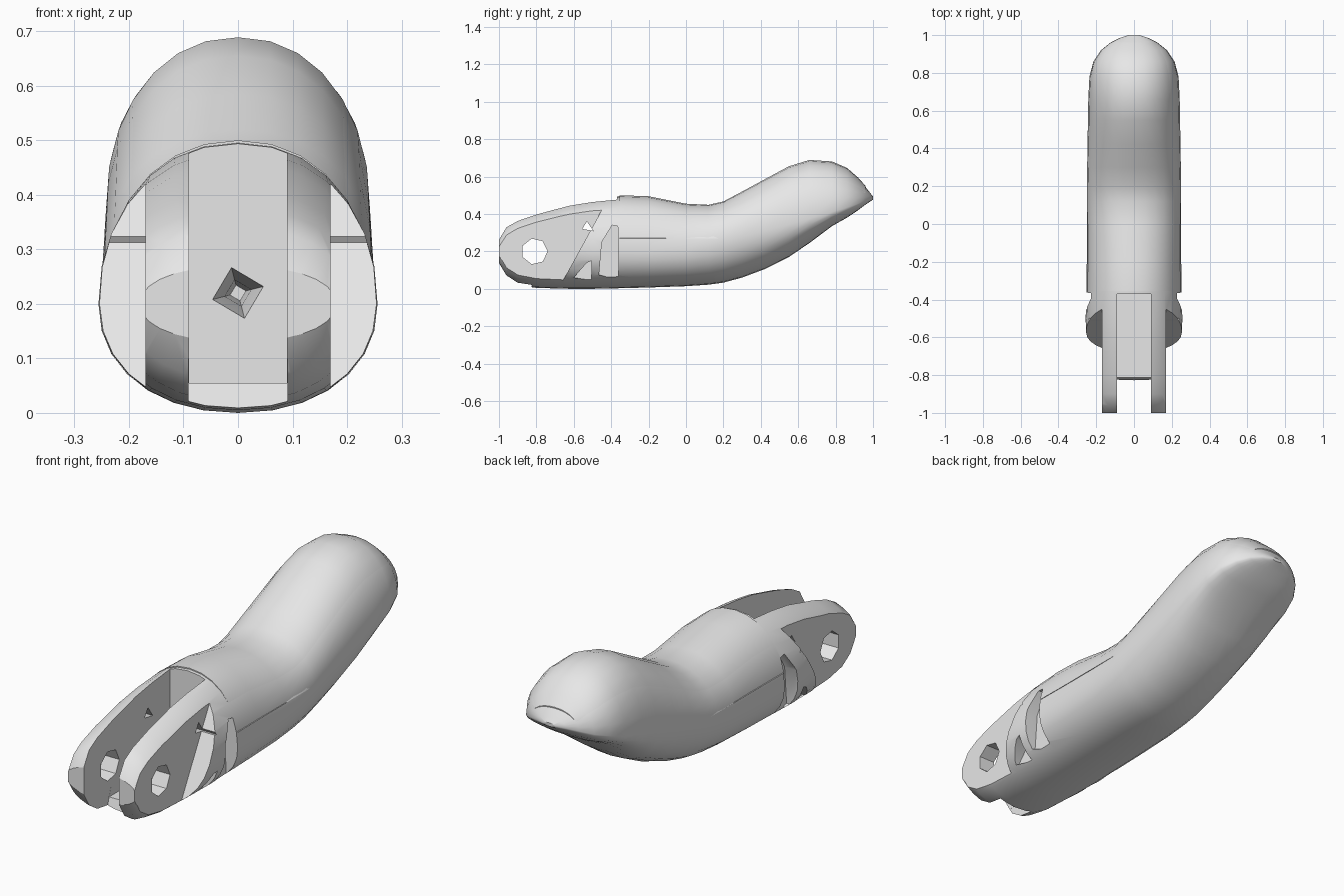
import bpy, bmesh
from math import sin, cos, pi

cube = bpy.data.objects.get("Cube")
if cube:
    bpy.data.objects.remove(cube, do_unlink=True)

grey = bpy.data.materials.new("light grey plastic")
grey.use_nodes = True
grey.diffuse_color = (0.8, 0.8, 0.8, 1)
grey.node_tree.nodes["Principled BSDF"].inputs["Base Color"].default_value = (0.8, 0.8, 0.8, 1)

SIDES = 28


def make_object(name, bm):
    bmesh.ops.recalc_face_normals(bm, faces=bm.faces)
    mesh = bpy.data.meshes.new(name)
    bm.to_mesh(mesh)
    bm.free()
    obj = bpy.data.objects.new(name, mesh)
    bpy.context.collection.objects.link(obj)
    mesh.materials.append(grey)
    return obj


def bridge(bm, rings):
    """Skin a list of closed rings and cap both ends."""
    count = len(rings[0])
    for first, second in zip(rings, rings[1:]):
        for i in range(count):
            j = (i + 1) % count
            bm.faces.new((first[i], first[j], second[j], second[i]))
    bm.faces.new(rings[0])
    bm.faces.new(rings[-1][::-1])


def rounded(value, power=2 / 2.15):
    return abs(value) ** power * (1 if value >= 0 else -1)


def loft(name, stations, floor=None):
    """Loft egg-shaped sections; floor optionally flattens the underside."""
    bm = bmesh.new()
    rings = []
    for y, half, low, mid, high in stations:
        ring = []
        for i in range(SIDES):
            angle = 2 * pi * i / SIDES
            rise = high - mid if sin(angle) > 0 else mid - low
            z = mid + rise * rounded(sin(angle))
            if floor:
                z = max(z, floor(mid))
            ring.append(bm.verts.new((half * rounded(cos(angle)), y, z)))
        rings.append(ring)
    bridge(bm, rings)
    return make_object(name, bm)


def prism(name, outline, x0, x1):
    """Extrude a (y, z) outline sideways."""
    bm = bmesh.new()
    bridge(bm, [[bm.verts.new((x, y, z)) for y, z in outline] for x in (x0, x1)])
    return make_object(name, bm)


def select(obj):
    bpy.ops.object.select_all(action="DESELECT")
    obj.select_set(True)
    bpy.context.view_layer.objects.active = obj


def cut(target, cutter):
    cutter.hide_render = True
    modifier = target.modifiers.new(cutter.name, "BOOLEAN")
    modifier.operation = "DIFFERENCE"
    modifier.solver = "EXACT"
    modifier.object = cutter
    select(target)
    bpy.ops.object.modifier_apply(modifier=modifier.name)
    bpy.data.objects.remove(cutter, do_unlink=True)


# Body stations: y, half width, underside, widest height, top
stations = [
    (-1, .18, .13, .2, .27), (-.96, .21, .06, .2, .34),
    (-.9, .23, .02, .2, .375), (-.8, .245, .005, .2, .41),
    (-.62, .253, 0, .2, .46), (-.5, .256, 0, .2, .48),
    (-.36, .252, .003, .2, .495), (-.2, .25, .007, .2, .49),
    (0, .25, .014, .21, .45), (.12, .25, .022, .23, .444),
    (.2, .25, .033, .25, .462), (.3, .248, .06, .28, .515),
    (.42, .246, .105, .31, .58), (.55, .244, .17, .345, .65),
    (.66, .242, .245, .375, .684), (.78, .236, .335, .41, .676),
    (.86, .215, .38, .435, .642), (.92, .175, .42, .455, .59),
    (.96, .125, .45, .472, .545), (.985, .075, .467, .482, .512),
    (1, .03, .477, .485, .493),
]
body = loft("finger_segment", stations)

# Central slot between the two hinge lugs, with a short floor left behind
cut(body, prism("slot", [(-1.1, .055), (-.37, .055), (-.37, .8), (-1.1, .8)], -.09, .09))
cut(body, prism("slot_mouth", [(-1.1, -.1), (-.86, -.1), (-.8, .1), (-1.1, .1)], -.0905, .0905))

# Flat outer lug faces ending at a sloping shoulder, and the side strap pockets
shoulder = [(-1.1, -.1), (-.737, -.1), (-.4, .513), (-1.1, .513)]
front_pocket = [(-.6, .06), (-.505, .045), (-.505, .15), (-.53, .14)]
rear_pocket = [(-.465, .075), (-.375, .05), (-.36, .07), (-.365, .335), (-.395, .34), (-.45, .25)]
for side in (-1, 1):
    cut(body, prism("shoulder", shoulder, side * .17, side * .4))
    cut(body, prism("front_pocket", front_pocket, side * .175, side * .4))
    cut(body, prism("rear_pocket", rear_pocket, side * .19, side * .4))

# Hinge pin hole and small pin hole through both lugs
pin = [(-.81 + .07 * cos(2 * pi * i / 7), .2 + .07 * sin(2 * pi * i / 7)) for i in range(7)]
cut(body, prism("pin_hole", pin, -.5, .5))
cut(body, prism("small_hole", [(-.555, .32), (-.53, .36), (-.495, .31)], -.5, .5))

# Tapering cord channel in the rear wall of the slot
bm = bmesh.new()
rings = []
for y, radius in ((-.42, .052), (-.37, .048), (-.28, .025), (-.15, .015)):
    rings.append([bm.verts.new((radius * cos(i * pi / 2 + .25), y, .22 + radius * sin(i * pi / 2 + .25)))
                  for i in range(4)])
bridge(bm, rings)
cut(body, make_object("cord_channel", bm))

# Thin grip cover over the back of the segment
cover_stations = [(max(y, -.355), half - .003, low, mid, high + .005)
                  for y, half, low, mid, high in stations if -.4 < y < .97]
cover = loft("grip_cover", cover_stations, lambda mid: max(.27, mid + .012))

for part in (body, cover):
    select(part)
    bpy.ops.object.shade_smooth_by_angle(angle=pi / 6)
